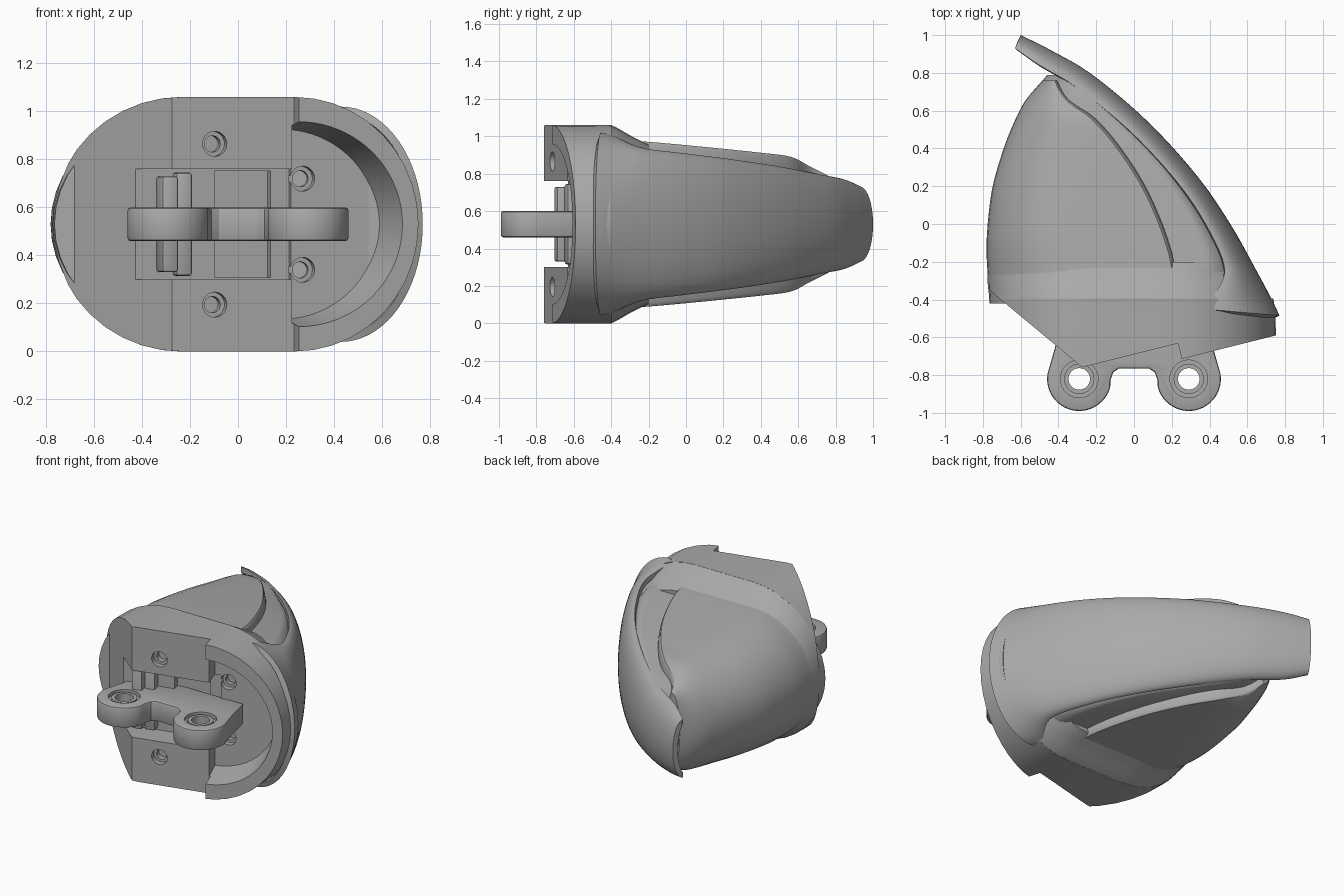
import bpy, bmesh, math
from math import sin, cos, pi, radians
from mathutils import Matrix, Vector

if "Cube" in bpy.data.objects:
    bpy.data.objects.remove(bpy.data.objects["Cube"])

MID = 0.53
grey = bpy.data.materials.new("matte grey")
grey.use_nodes = True
grey.diffuse_color = (0.40, 0.40, 0.40, 1)
grey.node_tree.nodes["Principled BSDF"].inputs["Base Color"].default_value = (0.40, 0.40, 0.40, 1)


def finish(name, bm):
    bmesh.ops.recalc_face_normals(bm, faces=bm.faces)
    mesh = bpy.data.meshes.new(name)
    bm.to_mesh(mesh)
    bm.free()
    mesh.materials.append(grey)
    ob = bpy.data.objects.new(name, mesh)
    bpy.context.collection.objects.link(ob)
    return ob


def activate(ob):
    bpy.ops.object.select_all(action='DESELECT')
    ob.select_set(True)
    bpy.context.view_layer.objects.active = ob


def smooth(ob, angle=30):
    activate(ob)
    bpy.ops.object.shade_smooth_by_angle(angle=radians(angle))


def apply(ob, kind, **settings):
    mod = ob.modifiers.new(kind.title(), kind)
    for key, value in settings.items():
        setattr(mod, key, value)
    activate(ob)
    bpy.ops.object.modifier_apply(modifier=mod.name)


def cut(ob, cutter):
    apply(ob, 'BOOLEAN', object=cutter, operation='DIFFERENCE', solver='EXACT')
    bpy.data.objects.remove(cutter)


def spline(keys, steps=6):
    """Catmull-Rom interpolation of equal-length tuples."""
    pts = [Vector(k) for k in keys]
    pts = [pts[0] * 2 - pts[1]] + pts + [pts[-1] * 2 - pts[-2]]
    out = []
    for a, b, c, d in zip(pts, pts[1:], pts[2:], pts[3:]):
        for i in range(steps):
            t = i / steps
            out.append(b + (c - a) * t / 2 + (a * 2 - b * 5 + c * 4 - d) * t * t / 2
                       + (b * 3 - a - c * 3 + d) * t ** 3 / 2)
    return out + [pts[-2]]


def skin(rings, closed=True):
    bm = bmesh.new()
    rows = [[bm.verts.new(p) for p in ring] for ring in rings]
    n = len(rows[0])
    for a, b in zip(rows, rows[1:]):
        for i in range(n if closed else n - 1):
            j = (i + 1) % n
            bm.faces.new((a[i], a[j], b[j], b[i]))
    if closed:
        bm.faces.new(rows[0])
        bm.faces.new(rows[-1][::-1])
    return bm


def section(y, left, right, h, al, ar, n=20):
    """Flat-topped ring with elliptical ends, al and ar wide."""
    ring = []
    for sign, a, edge in ((1, ar, right), (-1, al, left)):
        centre = edge - sign * a
        for i in range(n + 1):
            t = -pi / 2 + pi * i / n
            ring.append((centre + sign * a * cos(t), y, MID + sign * h * sin(t)))
    return ring


def prism(name, outline, lo, hi, matrix, taper=1.0):
    """Outline in local x,z swept along local y."""
    rings = [[matrix @ Vector((x * s, y, z * s)) for x, z in outline]
             for y, s in ((lo, 1.0), (hi, taper))]
    return finish(name, skin(rings))


def box(x0, x1, z0, z1):
    return [(x0, z0), (x1, z0), (x1, z1), (x0, z1)]


def circle(x, z, r, n=28):
    return [(x + r * cos(2 * pi * i / n), z + r * sin(2 * pi * i / n)) for i in range(n)]


# Front frame: local x along the slanted mounting face, y into the body
face = Matrix.Translation((0, -0.69, MID)) @ Matrix.Rotation(math.atan(0.25), 4, 'Z')

# Front collar, trimmed by the rim plane and the left chamfer
collar_keys = [(-0.95, -0.775, 0.765, 0.53, 0.54, 0.52), (-0.45, -0.775, 0.745, 0.53, 0.54, 0.52),
               (-0.39, -0.772, 0.72, 0.525, 0.54, 0.50), (-0.29, -0.775, 0.66, 0.47, 0.52, 0.44),
               (-0.2, -0.775, 0.58, 0.425, 0.5, 0.38)]
bm = skin([section(*k) for k in spline(collar_keys)])
for co, no in ((face @ Vector((0, -0.085, 0)), face.to_3x3() @ Vector((0, -1, 0))),
               (Vector((-0.76, -0.355, 0)), Vector((-0.64, -0.77, 0)))):
    res = bmesh.ops.bisect_plane(bm, geom=bm.verts[:] + bm.edges[:] + bm.faces[:],
                                 plane_co=co, plane_no=no, clear_outer=True)
    bmesh.ops.holes_fill(bm, edges=[e for e in bm.edges if e.is_boundary])
collar = finish("front_collar", bm)

# Mounting face, half-round cavity and central pocket
half_round = [(0.24 + 0.45 * cos(t), 0.43 * sin(t))
              for t in (-pi / 2 + pi * i / 40 for i in range(41))]
cut(collar, prism("face_cutter", box(-1.2, 0.24, -0.7, 0.7), -0.6, 0, face))
cut(collar, prism("cavity_cutter", half_round, -0.085 - 0.02, 0.13, face, 0.92))
cut(collar, prism("cavity_side_cutter", box(0.2, 0.3, -0.395, 0.395), -0.2, 0, face))
cut(collar, prism("pocket_cutter", box(-0.47, 0.26, -0.23, 0.23), -0.4, 0.16, face))
cut(collar, prism("slot_cutter", box(-0.06, 0.18, -0.222, 0.222), 0.1, 0.21, face))

# Screw holes, stepped
for x, z, y in ((-0.1, 0.335, 0), (0.31, 0.19, 0.13)):
    for s in (1, -1):
        cut(collar, prism("hole_cutter", circle(x, s * z, 0.052), y - 0.02, y + 0.04, face))
        cut(collar, prism("bore_cutter", circle(x, s * z, 0.034), y + 0.02, y + 0.08, face))
smooth(collar)

# Latch frame standing in the pocket
for name, x0, x1, hz, y0 in (("latch_plate", -0.31, -0.24, 0.2, 0.06),
                             ("latch_rib", -0.24, -0.17, 0.215, 0.1)):
    ob = prism(name, box(x0, x1, -hz, hz), y0, 0.18, face)
    apply(ob, 'BEVEL', width=0.012, segments=2)
    smooth(ob)

# Inner body: the low floor between the side panels and the outer shell
core_keys = [(-0.42, -0.74, 0.62, 0.42, 0.5, 0.3), (-0.2, -0.76, 0.57, 0.395, 0.5, 0.2),
             (0.05, -0.755, 0.42, 0.365, 0.5, 0.14), (0.3, -0.71, 0.24, 0.335, 0.5, 0.12),
             (0.5, -0.64, 0.05, 0.305, 0.44, 0.12), (0.68, -0.54, -0.15, 0.275, 0.28, 0.1),
             (0.79, -0.46, -0.3, 0.24, 0.1, 0.05)]
smooth(finish("inner_body", skin([section(*k) for k in spline(core_keys)])))

# Raised side panels, one block reaching both sides
panel_keys = [(-0.42, -0.765, 0.2, 0.45, 0.5, 0.04), (-0.27, -0.775, 0.24, 0.445, 0.48, 0.04),
              (-0.08, -0.78, 0.2, 0.43, 0.44, 0.04), (0.18, -0.752, 0.09, 0.405, 0.42, 0.04),
              (0.4, -0.69, -0.05, 0.382, 0.38, 0.04), (0.56, -0.625, -0.19, 0.36, 0.3, 0.04),
              (0.66, -0.57, -0.33, 0.31, 0.18, 0.04), (0.76, -0.485, -0.4, 0.26, 0.06, 0.02)]
smooth(finish("side_panels", skin([section(*k) for k in spline(panel_keys)])))

# Curved outer shell: ridge x,y, edge x,y and half height at each station
shell_keys = [(0.77, -0.485, 0.43, -0.455, 0.49), (0.735, -0.41, 0.42, -0.39, 0.475),
              (0.65, -0.25, 0.48, -0.24, 0.41), (0.51, 0.0, 0.39, -0.02, 0.38),
              (0.33, 0.26, 0.23, 0.22, 0.35), (0.07, 0.545, -0.02, 0.49, 0.31),
              (-0.22, 0.79, -0.3, 0.72, 0.265), (-0.44, 0.92, -0.5, 0.84, 0.24),
              (-0.6, 1.0, -0.63, 0.93, 0.2)]
rings = []
for ox, oy, ex, ey, h in spline(shell_keys):
    angles = [-pi / 2 + pi * i / 36 for i in range(37)]
    rings.append([(ex + (ox - ex) * cos(t), ey + (oy - ey) * cos(t), MID + h * sin(t)) for t in angles])
shell = finish("outer_shell", skin(rings, closed=False))
if sum((p.normal.x for p in shell.data.polygons)) < 0:
    shell.data.flip_normals()
apply(shell, 'SOLIDIFY', thickness=0.035, offset=-1)
smooth(shell)

# Twin-eye bracket, mirrored outline extruded upward
EYE = (0.29, -0.82)
half = [(0.08, -0.765), (0.11, -0.785), (0.125, -0.83)]
half += [(EYE[0] + 0.17 * cos(t), EYE[1] + 0.17 * sin(t))
         for t in (radians(195 + 175 * i / 24) for i in range(25))]
half += [(0.42, -0.66), (0.38, -0.48)]
outline = [(-x, y) for x, y in reversed(half)] + half
upright = Matrix.Translation((0, 0, MID)) @ Matrix(((1, 0, 0, 0), (0, 0, 1, 0), (0, 1, 0, 0), (0, 0, 0, 1)))
bracket = prism("twin_eye_bracket", outline, -0.07, 0.07, upright)
apply(bracket, 'BEVEL', width=0.012, segments=2, limit_method='ANGLE', angle_limit=radians(60))
for s in (1, -1):
    x, y = s * EYE[0], EYE[1]
    cut(bracket, prism("eye_cutter", circle(x, y, 0.058), -0.2, 0.2, upright))
    for side in (1, -1):
        cut(bracket, prism("recess_cutter", circle(x, y, 0.1), side * 0.045, side * 0.2, upright))
smooth(bracket)

# Bushing rings seated in the eyes
for s, side in ((1, "left"), (-1, "right")):
    profile = [(0.057, -0.062), (0.08, -0.062), (0.08, 0.062), (0.057, 0.062)]
    rings = [[(s * EYE[0] + r * cos(t), EYE[1] + r * sin(t), MID + z) for r, z in profile + profile[:1]]
             for t in (2 * pi * i / 32 for i in range(33))]
    bm = skin(rings, closed=False)
    bmesh.ops.remove_doubles(bm, verts=bm.verts, dist=0.0001)
    smooth(finish("eye_bushing_" + side, bm))
